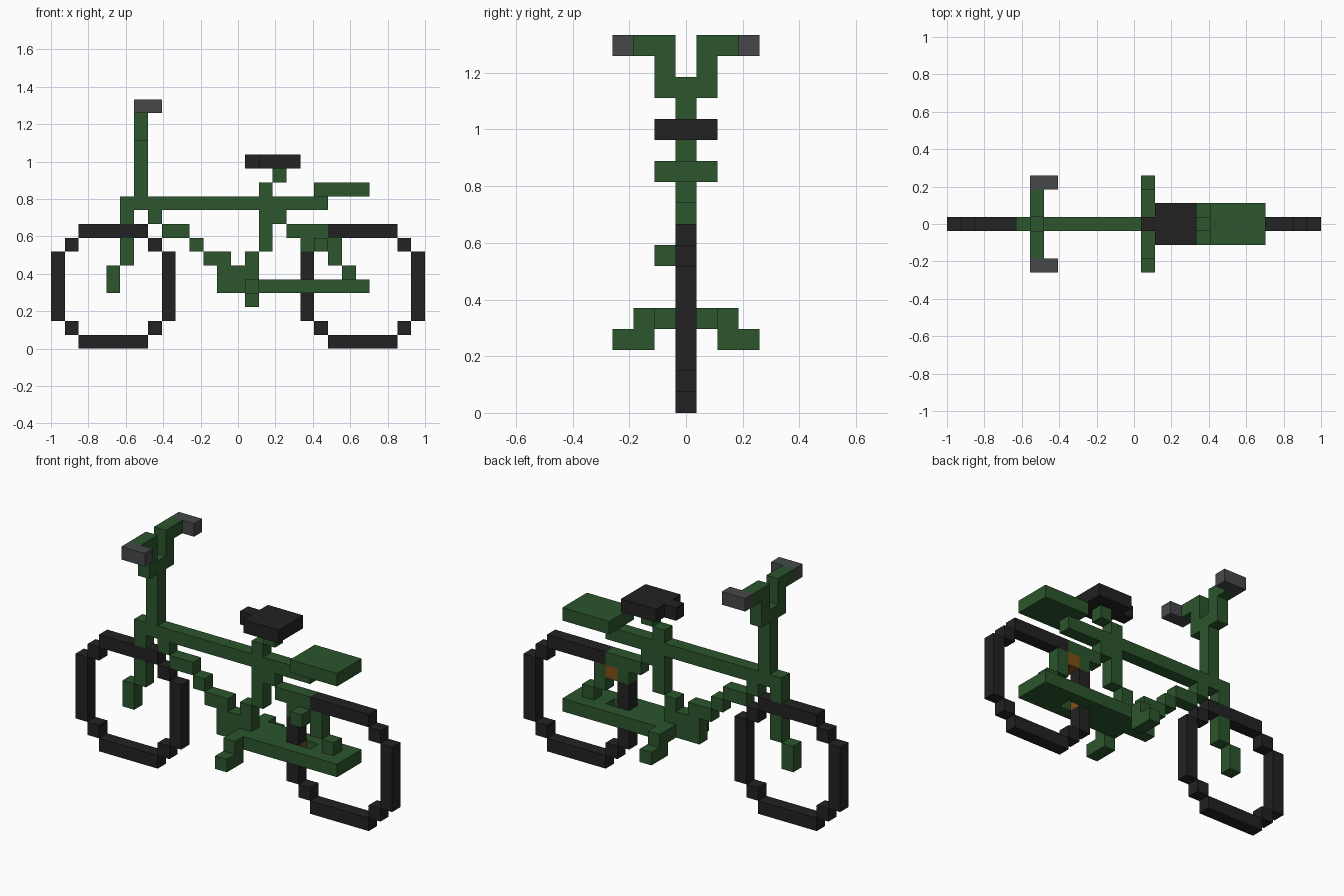
import bpy, bmesh
from mathutils import Vector

if "Cube" in bpy.data.objects:
    bpy.data.objects.remove(bpy.data.objects["Cube"])

U = 2 / 27  # one block of the grid: 27 blocks long, 7 wide, 18 high


def material(name, rgb):
    m = bpy.data.materials.new(name)
    m.diffuse_color = (*rgb, 1)
    m.use_nodes = True
    m.node_tree.nodes["Principled BSDF"].inputs["Base Color"].default_value = m.diffuse_color
    return m


GREEN = material("frame green", (0.025, 0.093, 0.026))
BLACK = material("rubber black", (0.016, 0.016, 0.016))
GREY = material("grip grey", (0.063, 0.064, 0.068))
BROWN = material("gear brown", (0.21, 0.08, 0.006))


def span(v):
    return v if isinstance(v, tuple) else (v, v)


def part(name, mat, *blocks):
    """Boxes given as inclusive block ranges (x 0..26, y -3..3, z 0..17)."""
    bm = bmesh.new()
    for block in blocks:
        (x0, x1), (y0, y1), (z0, z1) = map(span, block)
        lo = Vector((x0 - 13.5, y0 - 0.5, z0)) * U
        hi = Vector((x1 - 12.5, y1 + 0.5, z1 + 1)) * U
        cube = bmesh.ops.create_cube(bm, size=1)["verts"]
        bmesh.ops.scale(bm, vec=hi - lo, verts=cube)
        bmesh.ops.translate(bm, vec=(lo + hi) / 2, verts=cube)
    me = bpy.data.meshes.new(name)
    bm.to_mesh(me)
    bm.free()
    me.materials.append(mat)
    ob = bpy.data.objects.new(name, me)
    bpy.context.collection.objects.link(ob)
    return ob


def wheel(name, s, corners):
    part(name, BLACK,
         ((s + 2, s + 6), 0, 0), ((s + 2, s + 6), 0, 8),
         *[(s + dx, 0, z) for dx, z in corners],
         *[(x, 0, z) for x in (s, s + 8)
           for z in ([(2, 3), (5, 6)] if x == 18 else [(2, 6)])])


# Wheels (the rear one leaves room for the two brown gear blocks)
wheel("front_wheel", 0, [(1, 1), (7, 1), (1, 7), (7, 7)])
wheel("rear_wheel", 18, [(1, 1), (7, 1), (7, 7)])
part("rear_gears", BROWN, (19, 0, 7), (18, 0, 4))

# Frame tubes
part("top_tube", GREEN, ((5, 19), 0, 10))
part("front_fork", GREEN, (5, 0, 9), (5, 0, (6, 7)), (4, 0, (4, 5)))
part("down_tube", GREEN, (7, 0, 9), ((8, 9), 0, 8), (10, 0, 7), ((11, 12), 0, 6),
     ((12, 13), 0, 5), ((12, 13), 0, 4))
part("seat_tube", GREEN, (14, 0, (5, 6)), (15, 0, (7, 9)), (15, 0, 11),
     (16, 0, 9), (16, 0, 12))
part("seat_stay", GREEN, ((17, 19), 0, 8), (18, 0, 7), (20, 0, (6, 7)), (21, 0, 5))
part("gear_cover", GREEN, (19, -1, 7))

# Chain stays: a flat plate with a hole behind the wheel rim
part("chain_stays", GREEN, ((15, 17), 0, 4), ((20, 22), 0, 4),
     *[((15, 22), s, 4) for s in (-1, 1)])

# Cranks and pedals on both sides
part("cranks", GREEN, (14, (-2, 2), 4))
for side, s in (("left", 1), ("right", -1)):
    part(side + "_pedal", GREEN, (14, tuple(sorted((2 * s, 3 * s))), 3))
    part(side + "_handlebar", GREEN, (6, s, (15, 16)),
         (6, tuple(sorted((s, 2 * s))), 17))
    part(side + "_grip", GREY, ((6, 7), 3 * s, 17))

# Steering post, seat and luggage rack
part("steering_post", GREEN, (6, 0, (11, 15)))
part("seat", BLACK, (14, 0, 13), ((15, 17), (-1, 1), 13))
part("luggage_rack", GREEN, ((19, 22), (-1, 1), 11))
